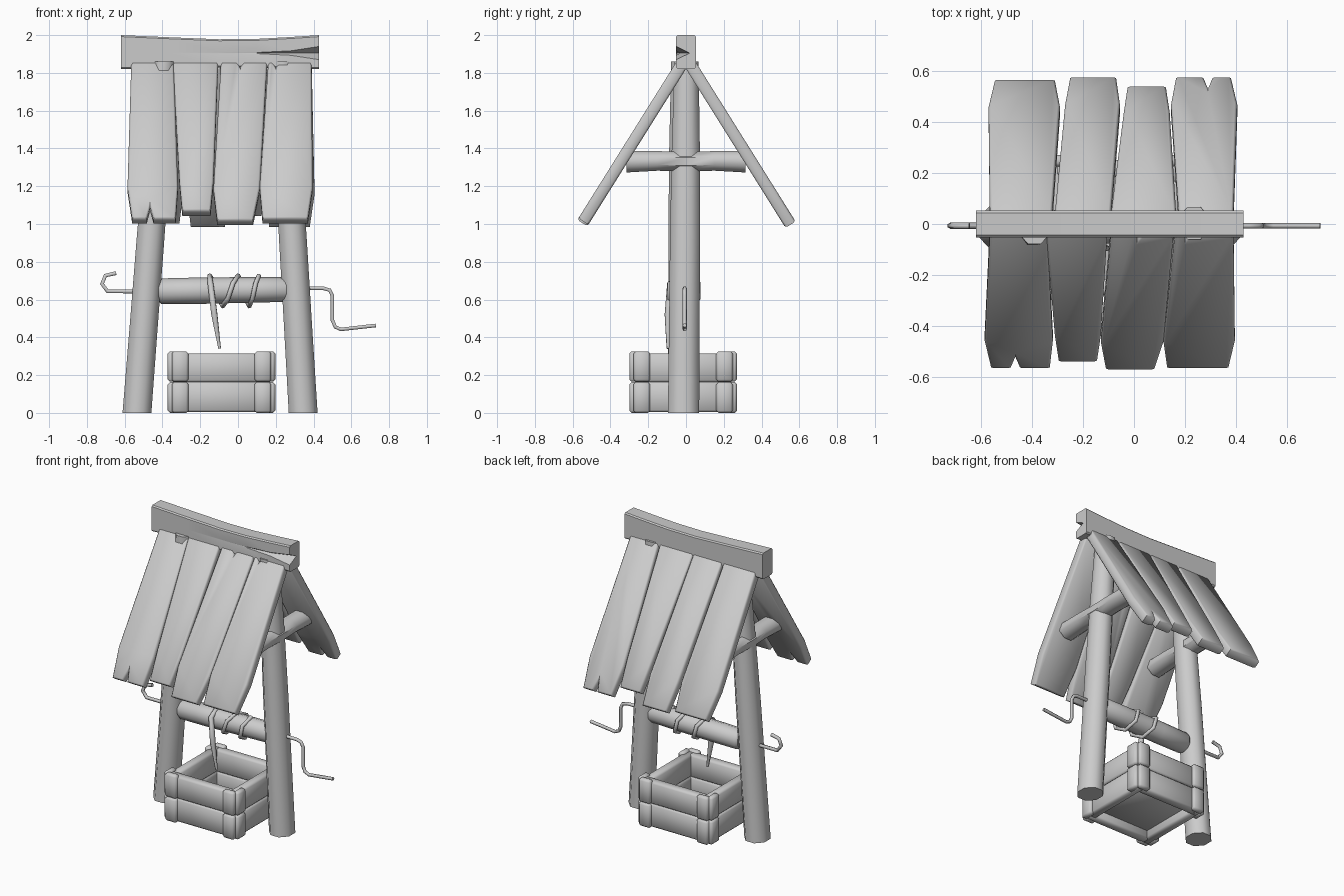
import bpy, bmesh
from math import cos, sin, pi, radians
from mathutils import Vector

if "Cube" in bpy.data.objects:
    bpy.data.objects.remove(bpy.data.objects["Cube"])


def finish(name, bm, angle=40):
    bmesh.ops.recalc_face_normals(bm, faces=bm.faces)
    me = bpy.data.meshes.new(name)
    bm.to_mesh(me)
    bm.free()
    ob = bpy.data.objects.new(name, me)
    bpy.context.collection.objects.link(ob)
    bpy.ops.object.select_all(action='DESELECT')
    ob.select_set(True)
    bpy.context.view_layer.objects.active = ob
    bpy.ops.object.shade_smooth_by_angle(angle=radians(angle))
    return ob


def loft(name, rings, angle=50):
    """Skin a list of equal-length point rings and cap both ends."""
    bm = bmesh.new()
    vs = [[bm.verts.new(p) for p in r] for r in rings]
    n = len(vs[0])
    for a, b in zip(vs, vs[1:]):
        for i in range(n):
            bm.faces.new((a[i], a[(i + 1) % n], b[(i + 1) % n], b[i]))
    bm.faces.new(vs[0])
    bm.faces.new(vs[-1])
    return finish(name, bm, angle)


def ring(center, u, v, n):
    c, u, v = Vector(center), Vector(u), Vector(v)
    return [c + u * cos(2 * pi * (i + .5) / n) + v * sin(2 * pi * (i + .5) / n)
            for i in range(n)]


def box(name, lo, hi, bevel=.012):
    bm = bmesh.new()
    bmesh.ops.create_cube(bm, size=1)
    for v in bm.verts:
        v.co = [(a + b) / 2 + c * (b - a) for a, b, c in zip(lo, hi, v.co)]
    bmesh.ops.bevel(bm, geom=bm.edges[:], offset=bevel, segments=1, affect='EDGES')
    return finish(name, bm, 50)


def rod(name, pts, radius):
    """Bent round bar; optional 4th value of a point scales its radius."""
    cu = bpy.data.curves.new(name, 'CURVE')
    cu.dimensions = '3D'
    cu.bevel_depth = radius
    cu.bevel_resolution = 1
    cu.use_fill_caps = True
    sp = cu.splines.new('POLY')
    sp.points.add(len(pts) - 1)
    for p, q in zip(sp.points, pts):
        p.co = (*q[:3], 1)
        p.radius = q[3] if len(q) > 3 else 1
    ob = bpy.data.objects.new(name, cu)
    bpy.context.collection.objects.link(ob)


# Leaning posts
def post(name, x0, x1, y0, y1):
    rings = []
    for t, r in ((0, .078), (.25, .076), (.5, .075), (.75, .07), (1, .06)):
        rings.append(ring((x0 + (x1 - x0) * t, y0 + (y1 - y0) * t, 1.86 * t),
                          (r * 1.06, 0, 0), (0, r * 1.15, 0), 8))
    return loft(name, rings)


post("left_post", -.535, -.39, -.013, -.015)
post("right_post", .345, .235, -.013, .003)

# Cross braces carrying the roof
for name, x in (("left_brace", -.44), ("right_brace", .275)):
    loft(name, [ring((x, y, z), (.07, 0, 0), (0, 0, h), 8) for y, z, h in
                ((-.315, 1.33, .062), (-.15, 1.334, .056), (0, 1.33, .056),
                 (.15, 1.334, .056), (.315, 1.33, .062))])

# Sagging ridge beam with a split in the right end
beam = []
for x, top, bot, w, sink in ((-.62, 2, 1.82, .002, -.052), (-.35, 1.988, 1.825, .002, -.052),
                             (-.1, 1.978, 1.828, .002, -.052), (.1, 1.98, 1.828, .003, -.05),
                             (.28, 1.99, 1.825, .012, -.03), (.43, 2, 1.82, .035, .02)):
    m, b = 1.905, .008
    beam.append([Vector((x, y, z)) for y, z in (
        (-.052 + b, bot), (.052 - b, bot), (.052, bot + b), (.052, top - b), (.052 - b, top),
        (-.052 + b, top), (-.052, top - b), (-.052, m + w), (sink, m), (-.052, m - w),
        (-.052, bot + b))])
loft("ridge_beam", beam, 35)


# Roof planks: outline in (x, distance down the slope), thickened inwards
def plank(name, side, top, mid, end, length, split=None, top_split=None):
    pts = [(top[0], .0), (mid[0], .8), (end[0], 1)]
    if split:
        pts += [(split - .018, 1), (split, .92), (split + .018, 1)]
    pts += [(end[1], 1), (mid[1], .8), (top[1], 0)]
    if top_split:
        pts += [(top_split + .015, 0), (top_split, .035), (top_split - .015, 0)]
    bm = bmesh.new()
    loops = []
    for depth, in ((0,), (.063,)):
        loops.append([bm.verts.new((x, side * (.05 + .52 * t * length - .85 * depth),
                                    1.86 - .83 * t * length - .53 * depth)) for x, t in pts])
    a, b = loops
    faces = [bm.faces.new(a), bm.faces.new(b)]
    n = len(pts)
    for i in range(n):
        bm.faces.new((a[i], a[(i + 1) % n], b[(i + 1) % n], b[i]))
    bmesh.ops.recalc_face_normals(bm, faces=bm.faces)
    rim = list({e for f in faces for e in f.edges})
    bmesh.ops.bevel(bm, geom=rim, offset=.01, segments=1, affect='EDGES')
    finish(name, bm, 50)


plank("front_plank_1", -1, (-.565, -.34), (-.585, -.318), (-.56, -.33), 1, split=-.465)
plank("front_plank_2", -1, (-.345, -.105), (-.31, -.13), (-.295, -.145), .95)
plank("front_plank_3", -1, (-.09, .155), (-.13, .115), (-.11, .08), 1.01, top_split=.012)
plank("front_plank_4", -1, (.16, .39), (.115, .395), (.13, .37), 1, top_split=.2)
plank("back_plank_1", 1, (-.565, -.32), (-.57, -.29), (-.545, -.31), 1)
plank("back_plank_2", 1, (-.31, -.09), (-.27, -.055), (-.25, -.07), 1.02)
plank("back_plank_3", 1, (-.09, .165), (-.04, .14), (-.025, .125), .95)
plank("back_plank_4", 1, (.175, .39), (.145, .405), (.165, .38), 1.02, split=.29)

# Winding roller
ends = ((-.42, .055), (-.405, .068), (-.2, .07), (.05, .068), (.25, .066), (.27, .052))
loft("roller", [ring((x, -.01, .65 + .015 * x), (0, r, 0), (0, 0, r), 10) for x, r in ends])

# Crank handle and hooked axle end
rod("crank_handle", [(.2, -.007, .66), (.45, -.007, .66), (.485, -.007, .65), (.50, -.007, .62),
                     (.50, -.007, .49), (.515, -.007, .455), (.545, -.007, .442),
                     (.73, -.007, .463)], .011)
rod("axle_hook", [(-.4, -.007, .643), (-.69, -.007, .643), (-.72, -.007, .683),
                  (-.702, -.007, .727), (-.645, -.007, .74)], .012)

# Rope wound around the roller, then hanging into the well
tops = (.11, .0, -.15)
lows = (.06, -.08)
rope = []
for k in range(13):
    half, f = divmod(k, 3)
    keys = (tops[0], lows[0], tops[1], lows[1], tops[2])
    x = keys[half] + (keys[min(half + 1, 4)] - keys[half]) * f / 3
    a = pi / 2 + k * pi / 3
    rope.append((x, -.01 + .088 * cos(a), .646 + .08 * sin(a)))
rope += [(-.145, -.085, .68, 1.3), (-.125, -.095, .52, 1.4), (-.097, -.095, .34, .6)]
rod("rope", rope, .013)

# Square well: two courses of planks, corner battens on every face, floor
cx, cy, R, T = -.0875, -.015, .265, .065
for i, (z0, z1) in enumerate(((.004, .164), (.162, .315))):
    for s, label in ((-1, "low"), (1, "high")):
        a, b = sorted((s * R, s * (R - T)))
        box(f"well_wall_y_{label}_{i}", (cx - R, cy + a, z0), (cx + R, cy + b, z1))
        box(f"well_wall_x_{label}_{i}", (cx + a, cy - R + .004, z0), (cx + b, cy + R - .004, z1))
for i, (z0, z1) in enumerate(((0, .163), (.165, .326))):
    for s in (-1, 1):
        a, b = sorted((s * .175, s * .263))
        for f in (-1, 1):
            c, d = sorted((f * .24, f * .285))
            box(f"well_batten_y_{i}", (cx + a, cy + c, z0), (cx + b, cy + d, z1))
            box(f"well_batten_x_{i}", (cx + c, cy + a, z0), (cx + d, cy + b, z1))
box("well_floor", (cx - .21, cy - .21, .06), (cx + .21, cy + .21, .08), .003)
